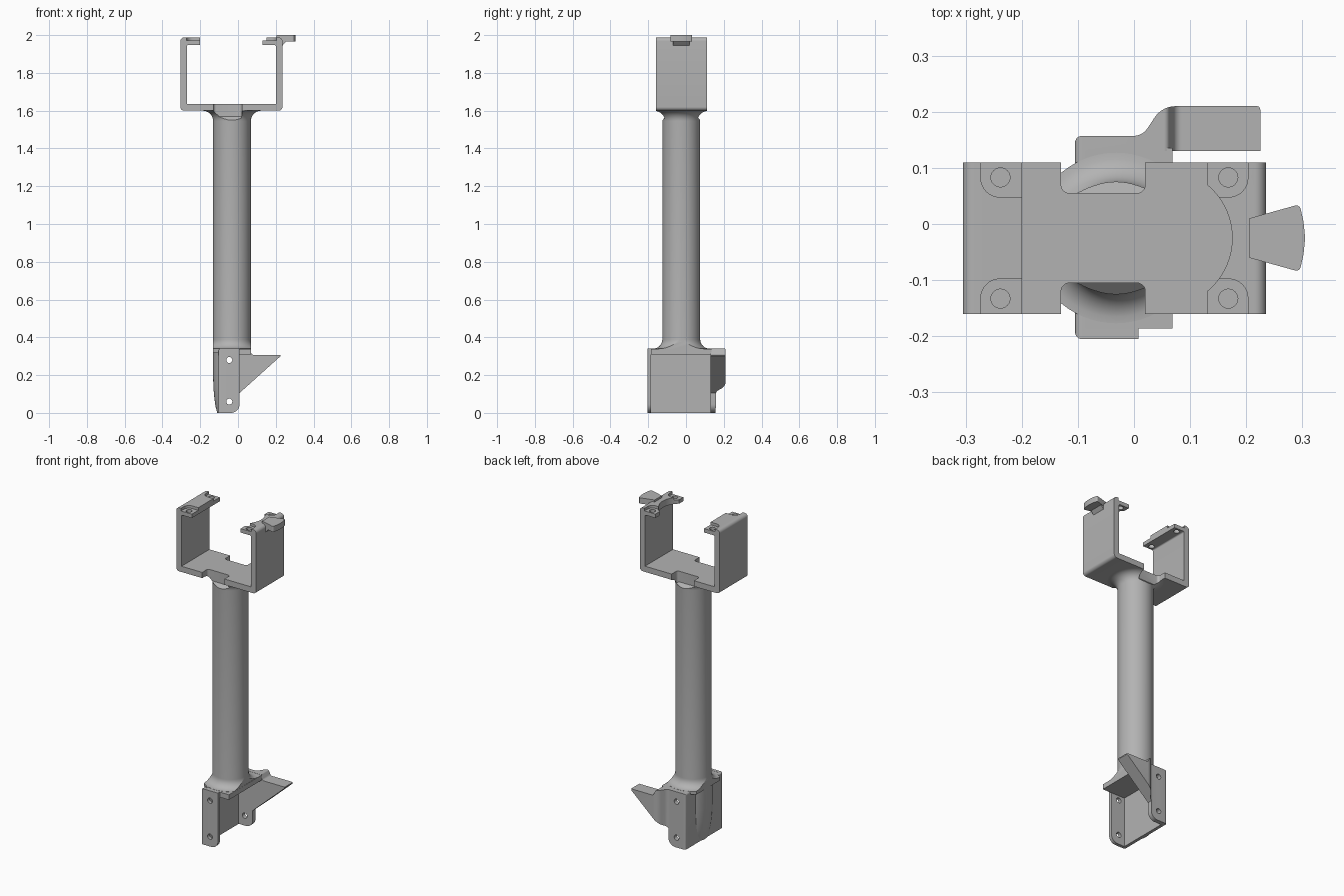
import bpy, bmesh, math
from mathutils import Vector

cube = bpy.data.objects.get("Cube")
if cube:
    bpy.data.objects.remove(cube, do_unlink=True)

grey = bpy.data.materials.new("plain grey")
grey.use_nodes = True
grey.diffuse_color = (0.45, 0.45, 0.45, 1)
grey.node_tree.nodes["Principled BSDF"].inputs["Base Color"].default_value = (0.45, 0.45, 0.45, 1)

CX, CY = -0.032, -0.025   # tube axis
parts = []


def make(name, bm):
    bmesh.ops.recalc_face_normals(bm, faces=bm.faces)
    mesh = bpy.data.meshes.new(name)
    bm.to_mesh(mesh)
    bm.free()
    ob = bpy.data.objects.new(name, mesh)
    bpy.context.collection.objects.link(ob)
    return ob


def rounded(points, steps=8):
    """Outline whose points may carry a third value, the corner radius."""
    out = []
    for i, p in enumerate(points):
        c = Vector(p[:2])
        if len(p) < 3:
            out.append(c)
            continue
        a = (Vector(points[i - 1][:2]) - c).normalized()
        b = (Vector(points[(i + 1) % len(points)][:2]) - c).normalized()
        half = a.angle(b) / 2
        reach = p[2] / math.tan(half)
        centre = c + (a + b).normalized() * p[2] / math.sin(half)
        u, v = c + a * reach - centre, c + b * reach - centre
        sweep = u.angle(v)
        for k in range(steps + 1):
            t = k / steps
            out.append(centre + (u * math.sin((1 - t) * sweep) + v * math.sin(t * sweep)) / math.sin(sweep))
    return out


def prism(name, points, axis, lo, hi):
    bm = bmesh.new()
    place = {"x": lambda p, t: (t, p[0], p[1]),
             "y": lambda p, t: (p[0], t, p[1]),
             "z": lambda p, t: (p[0], p[1], t)}[axis]
    face = bm.faces.new([bm.verts.new(place(p, lo)) for p in rounded(points)])
    ext = bmesh.ops.extrude_face_region(bm, geom=[face])
    shift = Vector(place((0, 0), hi - lo))
    bmesh.ops.translate(bm, vec=shift, verts=[g for g in ext["geom"] if isinstance(g, bmesh.types.BMVert)])
    return make(name, bm)


def box(name, x0, x1, y0, y1, z0, z1):
    return prism(name, [(x0, y0), (x1, y0), (x1, y1), (x0, y1)], "z", z0, z1)


def lathe(name, profile, x, y, stretch=1.0, sides=64):
    bm = bmesh.new()
    rings = []
    for r, z in profile:
        angles = [2 * math.pi * k / sides for k in range(sides)]
        rings.append([bm.verts.new((x + r * math.cos(a), y + stretch * r * math.sin(a), z)) for a in angles])
    for low, high in zip(rings, rings[1:]):
        for k in range(sides):
            n = (k + 1) % sides
            bm.faces.new((low[k], low[n], high[n], high[k]))
    bm.faces.new(rings[0])
    bm.faces.new(rings[-1])
    return make(name, bm)


def combine(ob, tools, operation="DIFFERENCE"):
    for tool in tools:
        mod = ob.modifiers.new("cut", "BOOLEAN")
        mod.operation, mod.solver, mod.object = operation, "EXACT", tool
        graph = bpy.context.evaluated_depsgraph_get()
        mesh = bpy.data.meshes.new_from_object(ob.evaluated_get(graph))
        ob.modifiers.clear()
        ob.data = mesh
        bpy.data.objects.remove(tool, do_unlink=True)
    return ob


def notch_cutters():
    # side notches in the cradle floor, with a chamfer into the tube
    cuts = []
    for s in (-1, 1):
        edge = CY + s * 0.08
        side = [(edge, 1.7), (edge, 1.57), (CY + s * 0.105, 1.545), (CY + s * 0.3, 1.545), (CY + s * 0.3, 1.7)]
        cutter = prism("notch", side, "x", -0.13, 0.02)
        bm = bmesh.new()
        bm.from_mesh(cutter.data)
        upright = [e for e in bm.edges if all(abs(v.co.y - edge) < 1e-4 for v in e.verts)
                   and abs(e.verts[0].co.z - e.verts[1].co.z) > 0.1]
        bmesh.ops.bevel(bm, geom=upright, offset=0.015, segments=5, affect="EDGES", profile=0.5)
        bm.to_mesh(cutter.data)
        bm.free()
        cuts.append(cutter)
    return cuts


# Cradle: C-shaped section with inward lips
section = [(-0.305, 1.6, 0.02), (0.235, 1.6, 0.02), (0.235, 1.988, 0.02), (0.13, 1.988), (0.13, 1.948),
           (0.2, 1.948, 0.008), (0.2, 1.635), (-0.27, 1.635), (-0.27, 1.948, 0.008),
           (-0.2, 1.948), (-0.2, 1.988), (-0.305, 1.988, 0.02)]
cradle = prism("cradle", section, "y", -0.16, 0.11)
cuts = notch_cutters()
cuts.append(lathe("arc_cut", [(0.123, 1.9), (0.123, 2.1)], 0.052, CY))
for cx, d in ((-0.238, 1), (0.168, -1)):
    for e in (-1, 1):
        cy = CY + e * 0.108
        tip, end = cx + d * 0.06, cy + e * 0.06
        back, inner = cx - d * 0.035, cy - e * 0.035
        cuts.append(prism("pocket", [(back, end), (back, inner, 0.034), (tip, inner), (tip, end)], "z", 1.972, 2.1))
        cuts.append(lathe("screw_hole", [(0.017, 1.9), (0.017, 2.05)], cx, cy, sides=24))
parts.append(combine(cradle, cuts))

# Fan-shaped tab on top of the left wall, with its small gusset
tab = [(0.205, -0.06), (0.295, -0.085, 0.008), (0.302, -0.055), (0.305, CY), (0.302, 0.005),
       (0.295, 0.035, 0.008), (0.205, 0.01)]
parts.append(prism("tab", tab, "z", 1.965, 2.0))
parts.append(prism("tab_gusset", [(0.225, 1.935), (0.236, 1.945), (0.255, 1.967), (0.225, 1.967)], "y", -0.068, 0.018))

# Tube with a flare at both ends
profile = [(0.152, 0.32), (0.152, 0.34)]
profile += [(0.15 - 0.05 * math.sin(a), 0.39 - 0.05 * math.cos(a)) for a in (math.pi / 16 * k for k in range(1, 9))]
profile += [(0.155 - 0.055 * math.cos(a), 1.545 + 0.055 * math.sin(a)) for a in (math.pi / 16 * k for k in range(9))]
profile.append((0.155, 1.61))
tube = lathe("tube", profile, CX, CY)
clips = [box("clip", -0.5, -0.132, -0.5, 0.5, 0.2, 0.45), box("clip", 0.068, 0.5, -0.5, 0.5, 0.2, 0.45),
         box("clip", -0.5, 0.5, -0.5, -0.16, 1.5, 1.7), box("clip", -0.5, 0.5, 0.11, 0.5, 1.5, 1.7)]
parts.append(combine(tube, clips + notch_cutters()))

# Bracket: U-shaped plan with a wing, trimmed by a side outline
plan = [(-0.105, -0.205, 0.012), (0.008, -0.205), (0.008, -0.185), (-0.086, -0.185), (-0.086, 0.13),
        (0.225, 0.13), (0.225, 0.21, 0.006), (0.05, 0.21, 0.045), (0.015, 0.157, 0.03), (-0.105, 0.157, 0.012)]
outline = [(-0.105, 0), (0.008, 0, 0.045), (0.008, 0.105), (0.225, 0.3), (0.225, 0.307),
           (0.075, 0.307, 0.015), (0.06, 0.34, 0.01), (-0.105, 0.34, 0.012)]
bracket = prism("bracket", plan, "z", -0.1, 0.5)
combine(bracket, [prism("side_outline", outline, "y", -0.5, 0.5)], "INTERSECT")
holes = []
for z in (0.06, 0.28):
    circle = [(-0.046 + 0.016 * math.cos(k * math.pi / 12), z + 0.016 * math.sin(k * math.pi / 12)) for k in range(24)]
    holes.append(prism("bolt_hole", circle, "y", -0.5, 0.5))
parts.append(combine(bracket, holes))

# Top plate closing the bracket below the tube
parts.append(box("top_plate", -0.09, 0.069, -0.186, 0.135, 0.308, 0.339))

# Rounded swelling on the outside of the bracket wall
swell = [(0.078, 0), (0.086, 0.03), (0.093, 0.075), (0.098, 0.13), (0.1, 0.2), (0.1, 0.335)]
bulge = lathe("wall_bulge", swell, CX, CY, 1.2)
parts.append(combine(bulge, [box("trim", -0.09, 0.5, -0.5, 0.5, -0.1, 0.5)]))

# Finish: colour and shading
bpy.ops.object.select_all(action="DESELECT")
for ob in parts:
    ob.data.materials.clear()
    ob.data.materials.append(grey)
    ob.select_set(True)
bpy.context.view_layer.objects.active = parts[0]
bpy.ops.object.shade_smooth_by_angle(angle=math.radians(30))
